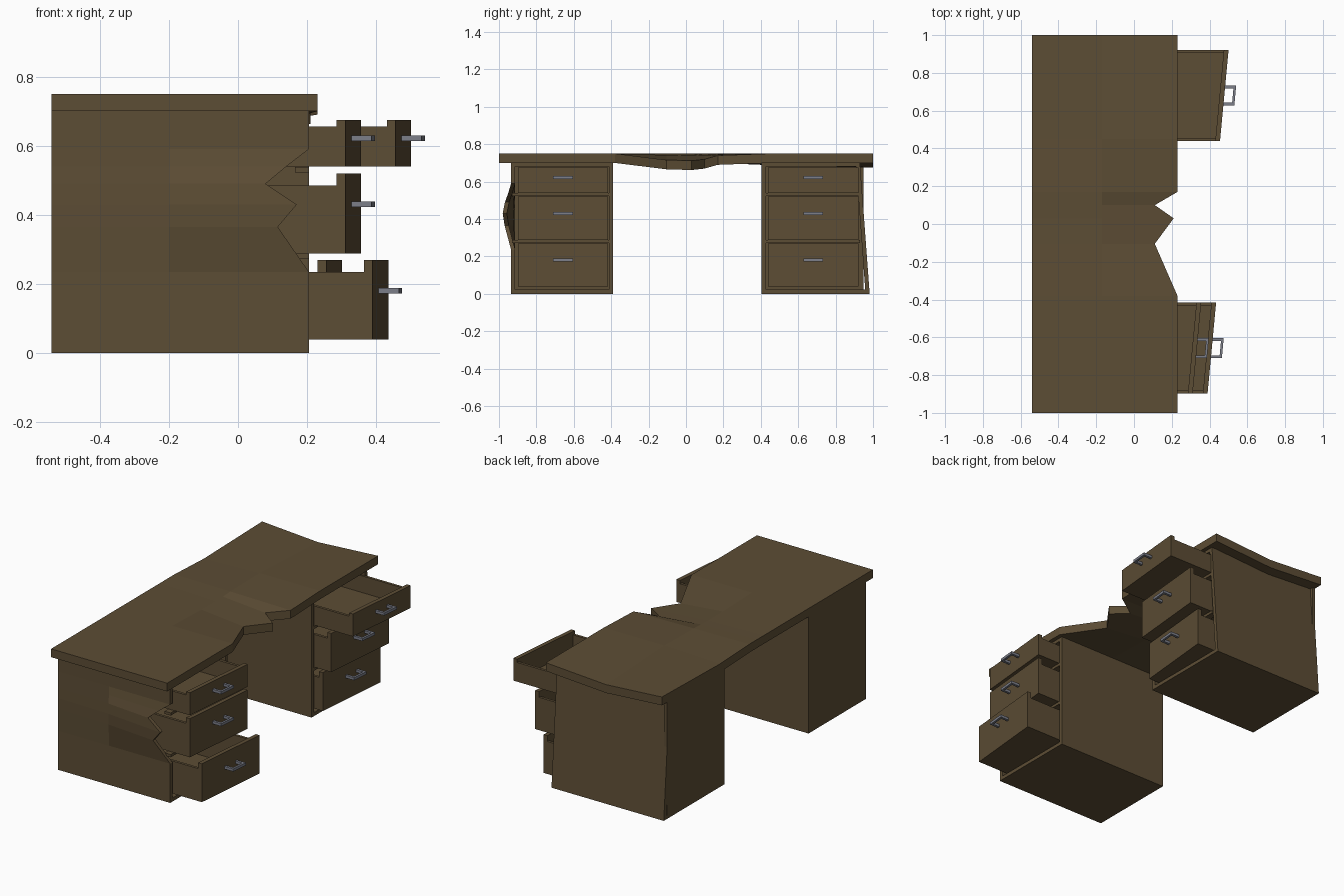
import bpy, bmesh
from mathutils import Vector

if "Cube" in bpy.data.objects:
    bpy.data.objects.remove(bpy.data.objects["Cube"])


def material(name, rgb):
    m = bpy.data.materials.new(name)
    m.diffuse_color = (*rgb, 1)
    m.use_nodes = True
    m.node_tree.nodes["Principled BSDF"].inputs["Base Color"].default_value = m.diffuse_color
    return m


WOOD = material("dark_wood", (0.108, 0.074, 0.035))
METAL = material("grey_metal", (0.2, 0.21, 0.25))


def finish(name, bm, mat):
    bmesh.ops.recalc_face_normals(bm, faces=bm.faces)
    me = bpy.data.meshes.new(name)
    bm.to_mesh(me)
    bm.free()
    me.materials.append(mat)
    ob = bpy.data.objects.new(name, me)
    bpy.context.collection.objects.link(ob)
    return ob


def boxes(name, parts, mat, shear=0.0, y_mid=0.0):
    """Boxes given as x0, x1, y0, y1, z0, z1; shear skews x along y."""
    bm = bmesh.new()
    for x0, x1, y0, y1, z0, z1 in parts:
        for v in bmesh.ops.create_cube(bm, size=1)["verts"]:
            c = v.co
            x, y, z = (x0 if c.x < 0 else x1), (y0 if c.y < 0 else y1), (z0 if c.z < 0 else z1)
            v.co = (x + shear * (y - y_mid), y, z)
    return finish(name, bm, mat)


def sheet(name, rows, offset):
    """Bent board: grid of points, thickened by an offset vector."""
    bm = bmesh.new()
    g = [[bm.verts.new(p) for p in r] for r in rows]
    for a, b in zip(g, g[1:]):
        for i in range(len(a) - 1):
            bm.faces.new((a[i], a[i + 1], b[i + 1], b[i]))
    ext = bmesh.ops.extrude_face_region(bm, geom=bm.faces[:], use_keep_orig=True)
    for e in ext["geom"]:
        if isinstance(e, bmesh.types.BMVert):
            e.co += Vector(offset)
    return finish(name, bm, WOOD)


BACK, FRONT, TOP = -0.54, 0.205, 0.70

# desk top: y, front x, front sag, middle sag, back sag
profile = [(-1, .23, 0, 0, 0), (-.38, .23, 0, 0, 0), (-.105, .11, .034, .008, 0),
           (.03, .21, .038, .01, 0), (.10, .11, .03, .008, 0), (.17, .23, .01, .004, 0),
           (.45, .23, 0, 0, .012), (1, .23, 0, .025, 0)]
sheet("desk_top", [[(BACK, y, .75 - sb), (-.17, y, .75 - sm), (fx, y, .75 - sf)]
                   for y, fx, sf, sm, sb in profile], (0, 0, -.05))

# left outer side, with broken and bulged front edge: z, front x, bulge
broken = [(0, FRONT, 0), (.235, FRONT, 0), (.365, .115, .035), (.43, .17, .045),
          (.49, .08, .033), (.54, .14, .015), (.59, FRONT, 0), (TOP, FRONT, 0)]
sheet("left_outer_side", [[(BACK, -.935, z), (-.2, -.935 - b * .2, z), (fx, -.935 - b, z)]
                          for z, fx, b in broken], (0, .022, 0))

# right outer side, leaning out at the foot
sheet("right_outer_side", [[(x, y, z) for x in (BACK, FRONT)]
                           for y, z in ((.982, 0), (.93, TOP))], (0, -.022, 0))

# pedestal carcasses
for side, y0, y1, foot in (("left", -.93, -.39, 0), ("right", .405, .93, .04)):
    inner = (-.412, -.39) if side == "left" else (.405, .427)
    boxes(side + "_carcass", [
        (BACK, FRONT, *inner, 0, TOP),
        (BACK, FRONT, y0, y1 + foot, 0, .022),
        (BACK, FRONT, y0, y1, .68, TOP),
        (BACK, BACK + .02, y0, y1 + foot / 2, 0, TOP),
        (FRONT - .04, FRONT, y0, y1, .522, .538),
        (FRONT - .04, FRONT, y0, y1, .272, .288)], WOOD)

# drawers: name, y centre, front x, z bottom, z top, box wall top, handle z
drawers = []
for side, yc, fronts in (("left", -.6575, (.412, .333, .333)), ("right", .68, (.278, .333, .478))):
    for level, fx, zs in zip(("bottom", "middle", "top"), fronts,
                             ((.04, .27, .235, .18), (.288, .52, .485, .43), (.54, .675, .655, .622))):
        drawers.append((side + "_" + level, yc, fx, *zs))

HALF, SKEW = .241, .094
for name, yc, fx, z0, z1, zw, zh in drawers:
    a, b, back, slab = yc - HALF, yc + HALF, fx - .6, fx - .025
    boxes(name + "_drawer", [
        (slab, fx, a, b, z0, z1),
        (back, slab, a, a + .016, z0, zw),
        (back, slab, b - .016, b, z0, zw),
        (back, back + .016, a + .016, b - .016, z0, zw),
        (back, slab, a + .016, b - .016, z0, z0 + .015)], WOOD, SKEW, yc)
    h = .053
    boxes(name + "_handle", [
        (fx, fx + .045, yc - h, yc - h + .015, zh - .008, zh + .008),
        (fx, fx + .045, yc + h - .015, yc + h, zh - .008, zh + .008),
        (fx + .045, fx + .058, yc - h, yc + h, zh - .008, zh + .008)], METAL, SKEW, yc)
